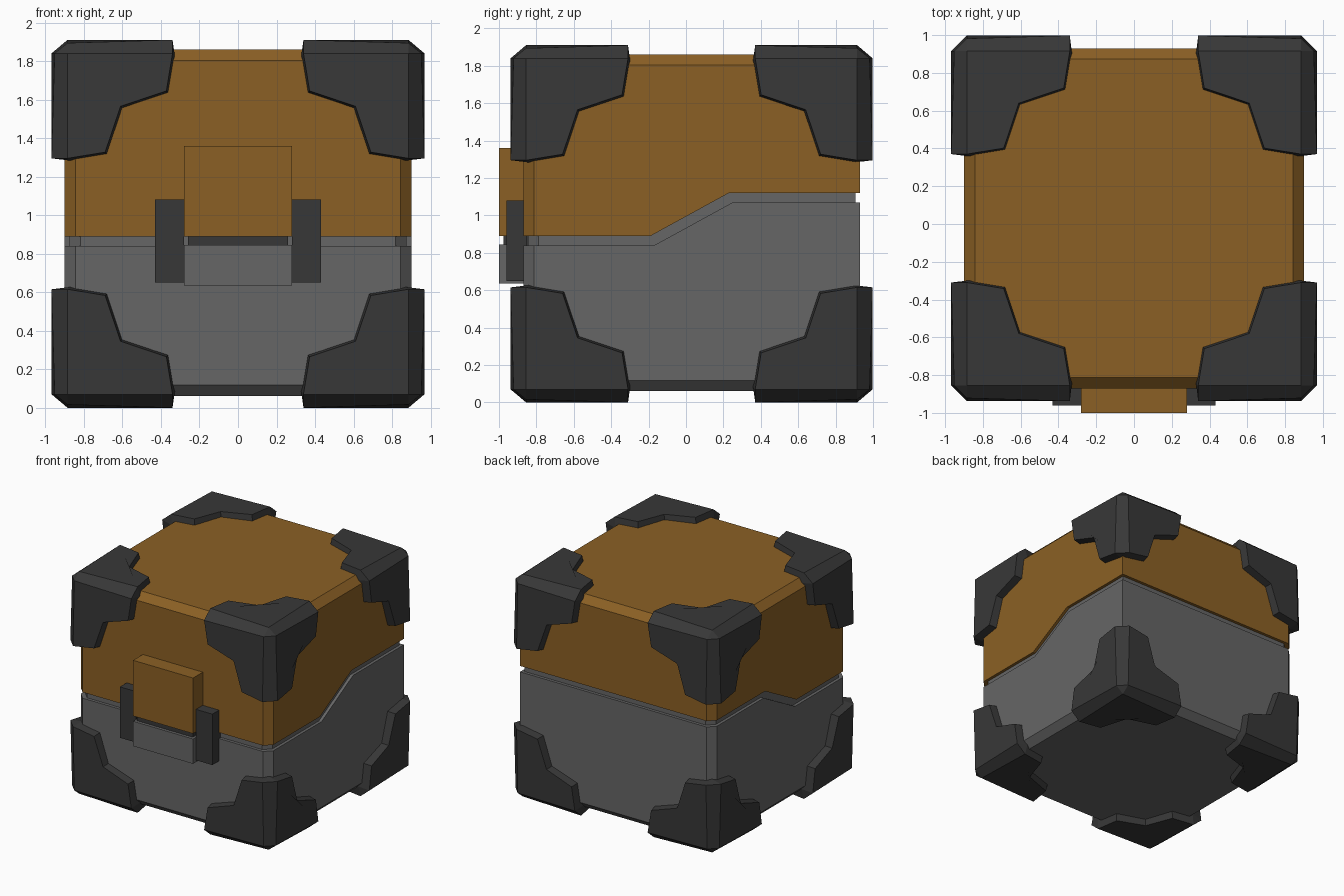
import bpy
import bmesh
from mathutils import Vector

if "Cube" in bpy.data.objects:
    bpy.data.objects.remove(bpy.data.objects["Cube"], do_unlink=True)


def material(name, color):
    mat = bpy.data.materials.new(name)
    mat.use_nodes = True
    mat.diffuse_color = (*color, 1)
    mat.node_tree.nodes["Principled BSDF"].inputs["Base Color"].default_value = (*color, 1)
    return mat


BROWN = material("ochre brown", (0.26, 0.118, 0.018))
GREY = material("mid grey", (0.133, 0.133, 0.133))
DARK = material("charcoal", (0.039, 0.039, 0.039))


def finish(name, bm, mat, location=(0, 0, 0)):
    bmesh.ops.recalc_face_normals(bm, faces=bm.faces[:])
    mesh = bpy.data.meshes.new(name)
    bm.to_mesh(mesh)
    bm.free()
    mesh.materials.append(mat)
    obj = bpy.data.objects.new(name, mesh)
    obj.location = location
    bpy.context.collection.objects.link(obj)
    return obj


def shell(name, profile, half_x, mat, rim_z=None, chamfer=0.057):
    """Extrude a side profile across x, then chamfer its upright and rim edges."""
    bm = bmesh.new()
    face = bm.faces.new([bm.verts.new((-half_x, y, z)) for y, z in profile])
    out = bmesh.ops.extrude_face_region(bm, geom=[face])
    for v in out["geom"]:
        if isinstance(v, bmesh.types.BMVert):
            v.co.x = half_x
    edges = []
    for e in bm.edges:
        a, b = (v.co for v in e.verts)
        upright = abs(a.x - b.x) + abs(a.y - b.y) < 1e-4
        back_right = a.x > 0 and a.y > 0
        rim = rim_z is not None and max(abs(a.z - rim_z), abs(b.z - rim_z)) < 1e-4
        if rim or (upright and not back_right):
            edges.append(e)
    bmesh.ops.recalc_face_normals(bm, faces=bm.faces[:])
    bmesh.ops.bevel(bm, geom=edges, offset=chamfer, segments=1, affect='EDGES')
    return finish(name, bm, mat)


def block(name, low, high, mat, mirror=False):
    low, high = Vector(low), Vector(high)
    bm = bmesh.new()
    bmesh.ops.create_cube(bm, size=1)
    for v in bm.verts:
        v.co = Vector(c * s for c, s in zip(v.co, high - low)) + (low + high) / 2
    obj = finish(name, bm, mat)
    if mirror:
        obj.modifiers.new("Mirror", 'MIRROR')
    return obj


# Stepped container halves with a recessed seam between them
FRONT, BACK, BOTTOM, TOP = -0.87, 0.93, 0.06, 1.86
shell("lower_body", [(FRONT, BOTTOM), (BACK, BOTTOM), (BACK, 1.07), (0.25, 1.07),
                     (-0.17, 0.84), (FRONT, 0.84)], 0.9, GREY, BOTTOM)
shell("lid", [(FRONT, TOP), (BACK, TOP), (BACK, 1.12), (0.23, 1.12),
              (-0.19, 0.89), (FRONT, 0.89)], 0.9, BROWN, TOP)
shell("seam_band", [(-0.845, 0.8), (-0.17, 0.8), (0.25, 1.03), (0.905, 1.03),
                    (0.905, 1.16), (0.23, 1.16), (-0.19, 0.93), (-0.845, 0.93)],
      0.875, GREY)

# Front latch
block("latch_upper", (-0.28, -1.0, 0.89), (0.28, -0.85, 1.36), BROWN)
block("latch_lower", (-0.28, -1.0, 0.635), (0.28, -0.85, 0.845), GREY)
block("latch_core", (-0.26, -0.975, 0.8), (0.26, -0.83, 0.93), DARK)
block("latch_side", (0.28, -0.96, 0.65), (0.432, -0.85, 1.08), DARK, mirror=True)


# Corner guards: three notched plates joined by chamfers, mirrored to all corners
def corner_guards():
    outline = [(0.885, 0.885), (0.885, 0.34), (0.69, 0.372), (0.61, 0.61),
               (0.372, 0.69), (0.34, 0.885)]
    bm = bmesh.new()
    plates = []
    for axis in range(3):
        reach = 0.955 if axis == 2 else 0.968
        plate = []
        for u, v in outline:
            co = Vector((0, 0, 0))
            co[axis] = reach - 0.03 * max(0, min(u, v) - 0.34)
            co[(axis + 1) % 3] = u
            co[(axis + 2) % 3] = v
            plate.append(bm.verts.new(co))
        bm.faces.new(plate)
        plates.append(plate)
    for i in range(3):
        a, b = plates[i], plates[(i + 1) % 3]
        bm.faces.new((a[0], a[1], b[5], b[0]))
    bm.faces.new([p[0] for p in plates])
    # Side walls reach down into the container
    rim = [e for e in bm.edges if e.is_boundary]
    out = bmesh.ops.extrude_edge_only(bm, edges=rim)
    for v in out["geom"]:
        if isinstance(v, bmesh.types.BMVert):
            v.co = Vector(c - 0.012 if c < 0.85 else 0.87 for c in v.co)
    obj = finish("corner_guards", bm, DARK, (0, 0.03, 0.955))
    mirror = obj.modifiers.new("Mirror", 'MIRROR')
    mirror.use_axis = (True, True, True)
    mirror.use_mirror_merge = False


corner_guards()
